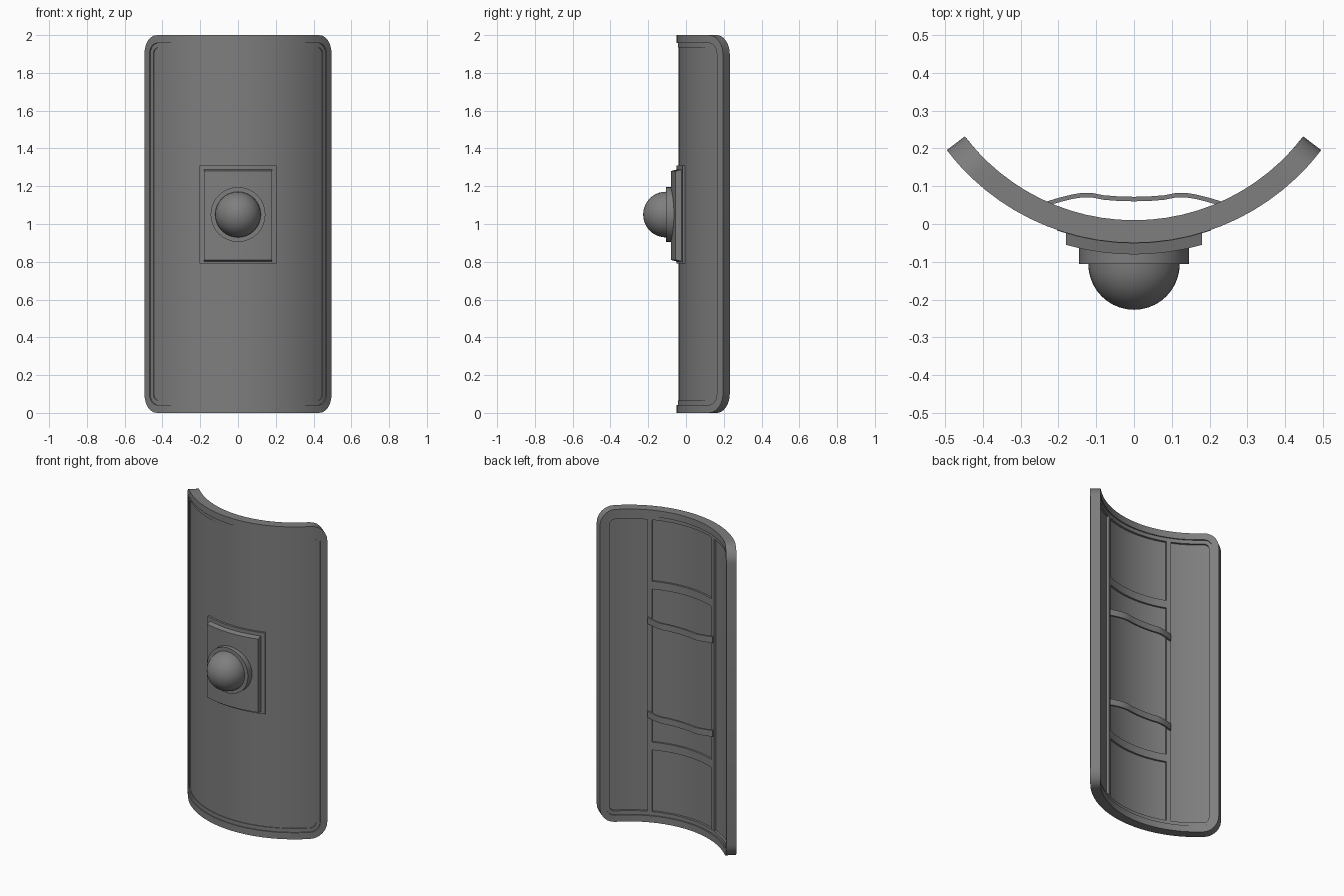
import bpy, bmesh
from math import sin, cos, pi, radians

cube = bpy.data.objects.get("Cube")
if cube:
    bpy.data.objects.remove(cube)

steel = bpy.data.materials.new("steel grey")
GREY = (0.21, 0.21, 0.21, 1)
steel.diffuse_color = GREY
steel.use_nodes = True
steel.node_tree.nodes["Principled BSDF"].inputs["Base Color"].default_value = GREY

R = 0.6225            # outer radius of the curved shield
AXIS_Y = 0.5725       # vertical axis of the curve
HALF = 0.573          # half width, measured along the arc
COLS = 20


def bend(s, z, r):
    """Map arc length, height and radius to a point on the curve."""
    return (r * sin(s / R), AXIS_Y - r * cos(s / R), z)


def finish(name, bm, smooth=True):
    bmesh.ops.recalc_face_normals(bm, faces=bm.faces)
    mesh = bpy.data.meshes.new(name)
    bm.to_mesh(mesh)
    bm.free()
    mesh.materials.append(steel)
    obj = bpy.data.objects.new(name, mesh)
    bpy.context.collection.objects.link(obj)
    if smooth:
        bpy.ops.object.select_all(action='DESELECT')
        obj.select_set(True)
        bpy.context.view_layer.objects.active = obj
        bpy.ops.object.shade_smooth_by_angle(angle=radians(30))
    return obj


def outline(inset):
    """Rounded rectangle in arc length and height, inset from the edge."""
    corner = 0.1
    rad = corner - inset
    pts = []
    for sx, sz, start in ((1, 1, 0), (-1, 1, 1), (-1, -1, 2), (1, -1, 3)):
        cs, cz = sx * (HALF - corner), 1 + sz * (1 - corner)
        for i in range(7):
            a = (start + i / 6) * pi / 2
            pts.append((cs + rad * cos(a), cz + rad * sin(a)))
        if start % 2 == 0:    # extra points along the curved edges
            pts += [(cs - 2 * cs * k / COLS, pts[-1][1]) for k in range(1, COLS)]
    return pts


def rim(name, profile):
    """Sweep a closed profile of (inset, radius) around the shield edge."""
    bm = bmesh.new()
    loops = [[bm.verts.new(bend(s, z, r)) for s, z in outline(inset)]
             for inset, r in profile]
    n = len(loops[0])
    for a, b in zip(loops, loops[1:] + loops[:1]):
        for i in range(n):
            j = (i + 1) % n
            bm.faces.new((a[i], a[j], b[j], b[i]))
    return finish(name, bm)


def curved_slab(name, s0, s1, z0, z1, r_in, r_out, cols, taper=0):
    """Rectangular plate that follows the curve of the shield."""
    bm = bmesh.new()
    rows = []
    for i in range(cols + 1):
        t = i / cols
        s = s0 + (s1 - s0) * t
        so = s + taper * (1 - 2 * t)
        rows.append([bm.verts.new(p) for p in (
            bend(s, z0, r_in), bend(s, z1, r_in),
            bend(so, z1 - taper, r_out), bend(so, z0 + taper, r_out))])
    for a, b in zip(rows, rows[1:]):
        for i in range(4):
            j = (i + 1) % 4
            bm.faces.new((a[i], a[j], b[j], b[i]))
    bm.faces.new(rows[0])
    bm.faces.new(rows[-1])
    return finish(name, bm)


# Shield body: outer rim, inner step and thin curved panel
rim("outer_rim", [(0, 0.5625), (0, R), (0.042, R), (0.042, 0.5625)])
rim("inner_step", [(0.04, 0.57), (0.04, 0.616), (0.066, 0.616), (0.066, 0.57)])
edge = HALF - 0.05
curved_slab("panel", -edge, edge, 0.05, 1.95, 0.584, 0.611, COLS)

# Back bracing: two uprights and two crossbars
for side, sign in (("left", 1), ("right", -1)):
    s = sign * 0.25
    curved_slab(side + "_upright", s - 0.015, s + 0.015, 0.06, 1.94, 0.57, 0.59, 2)
for level, z in (("upper", 1.515), ("lower", 0.485)):
    curved_slab(level + "_crossbar", -0.25, 0.25, z - 0.025, z + 0.025, 0.572, 0.59, 10)

# Back straps, bowed away from the panel
half_path = [(0.23, 0.048), (0.2, 0.057), (0.165, 0.066), (0.14, 0.07),
             (0.11, 0.07), (0.08, 0.064), (0.04, 0.061)]
path = ([(-x, y) for x, y in half_path] + [(0, 0.06)] + half_path[::-1])
for level, z in (("upper", 1.29), ("lower", 0.69)):
    bm = bmesh.new()
    rows = [[bm.verts.new((x, y + dy, z + dz)) for dy, dz in
             ((0, -0.02), (0, 0.02), (0.012, 0.02), (0.012, -0.02))] for x, y in path]
    for a, b in zip(rows, rows[1:]):
        for i in range(4):
            j = (i + 1) % 4
            bm.faces.new((a[i], a[j], b[j], b[i]))
    bm.faces.new(rows[0])
    bm.faces.new(rows[-1])
    finish(level + "_strap", bm)

# Front mounting plates
curved_slab("base_plate", -0.207, 0.207, 0.79, 1.31, 0.6, 0.624, 8)
curved_slab("raised_plate", -0.184, 0.184, 0.8, 1.29, 0.615, 0.653, 8, 0.01)

# Boss: flange and dome turned around the y axis
turned = [(0, -0.06), (0.145, -0.06), (0.145, -0.106), (0.121, -0.106)]
turned += [(0.121 * cos(a), -0.106 - 0.121 * sin(a))
           for a in (pi / 2 * k / 10 for k in range(1, 10))] + [(0, -0.227)]
bm = bmesh.new()
verts = [bm.verts.new((r, y, 1.05)) for r, y in turned]
edges = [bm.edges.new(pair) for pair in zip(verts, verts[1:])]
bmesh.ops.spin(bm, geom=verts + edges, cent=(0, 0, 1.05), axis=(0, 1, 0),
               angle=2 * pi, steps=32)
bmesh.ops.remove_doubles(bm, verts=bm.verts, dist=0.0005)
finish("boss", bm)
